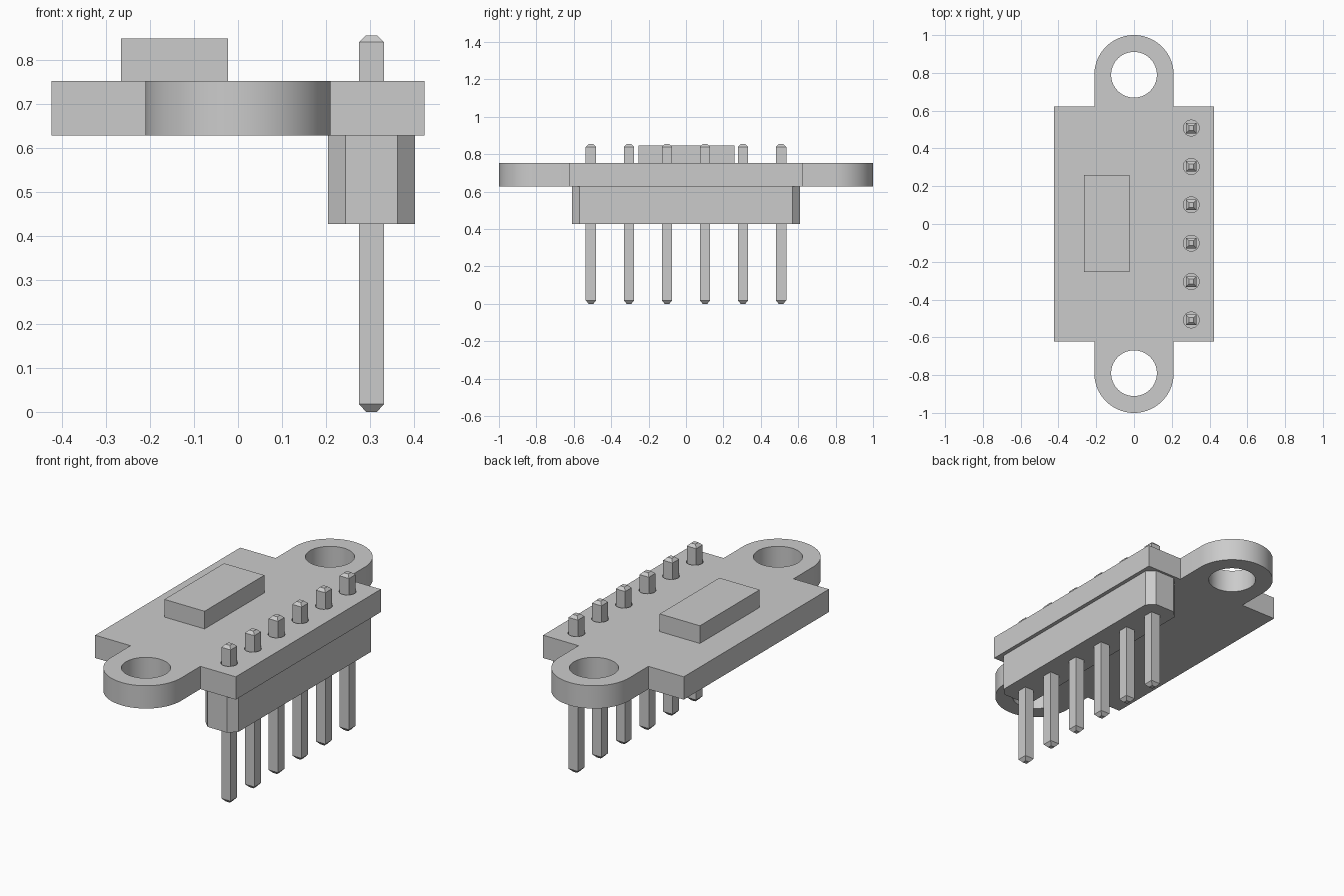
import bpy, bmesh
from math import cos, sin, pi, radians

if "Cube" in bpy.data.objects:
    bpy.data.objects.remove(bpy.data.objects["Cube"])


def arc(cx, cy, r, a0, a1, n):
    return [(cx + r * cos(a0 + (a1 - a0) * i / n), cy + r * sin(a0 + (a1 - a0) * i / n)) for i in range(n + 1)]


def circle(cx, cy, r, n):
    return arc(cx, cy, r, 0, 2 * pi, n)[:-1]


def plate(name, loops, z0, z1):
    """Extrude a flat outline; any further loops become through holes."""
    cu = bpy.data.curves.new(name, 'CURVE')
    cu.dimensions = '2D'
    cu.fill_mode = 'BOTH'
    cu.extrude = (z1 - z0) / 2
    for pts in loops:
        sp = cu.splines.new('POLY')
        sp.points.add(len(pts) - 1)
        for p, (x, y) in zip(sp.points, pts):
            p.co = (x, y, 0, 1)
        sp.use_cyclic_u = True
    ob = bpy.data.objects.new(name, cu)
    ob.location.z = (z0 + z1) / 2
    bpy.context.collection.objects.link(ob)
    bpy.ops.object.select_all(action='DESELECT')
    ob.select_set(True)
    bpy.context.view_layer.objects.active = ob
    bpy.ops.object.convert(target='MESH')
    ob = bpy.context.view_layer.objects.active
    # weld caps to walls
    bm = bmesh.new()
    bm.from_mesh(ob.data)
    bmesh.ops.remove_doubles(bm, verts=bm.verts, dist=1e-5)
    bmesh.ops.recalc_face_normals(bm, faces=bm.faces)
    bm.to_mesh(ob.data)
    bm.free()
    bpy.ops.object.shade_smooth_by_angle(angle=radians(30))
    return ob


def rect(x0, x1, y0, y1):
    return [(x0, y0), (x1, y0), (x1, y1), (x0, y1)]


def pin(name, x, y):
    """Square pin with a blunt taper at both ends."""
    bm = bmesh.new()
    rings = []
    for z, h in ((0.0, 0.012), (0.018, 0.028), (0.84, 0.028), (0.855, 0.013)):
        rings.append([bm.verts.new((sx * h, sy * h, z)) for sx, sy in ((-1, -1), (1, -1), (1, 1), (-1, 1))])
    for a, b in zip(rings, rings[1:]):
        for i in range(4):
            j = (i + 1) % 4
            bm.faces.new((a[i], a[j], b[j], b[i]))
    bm.faces.new(rings[0][::-1])
    bm.faces.new(rings[-1])
    me = bpy.data.meshes.new(name)
    bm.to_mesh(me)
    bm.free()
    ob = bpy.data.objects.new(name, me)
    ob.location = (x, y, 0)
    bpy.context.collection.objects.link(ob)


PIN_X = 0.303
PIN_YS = [(i - 2.5) * 0.2032 for i in range(6)]
TAB_Y, TAB_R = 0.79, 0.21

# circuit board with two rounded mounting ears, screw holes and pin holes
half = [(0.423, -0.623), (0.423, 0.623), (TAB_R, 0.623)] + arc(0, TAB_Y, TAB_R, 0, pi, 40) + [(-TAB_R, 0.623)]
outline = half + [(-x, -y) for x, y in half]
holes = [circle(0, s * TAB_Y, 0.121, 64) for s in (-1, 1)]
holes += [circle(PIN_X, y, 0.042, 32) for y in PIN_YS]
plate("board", [outline] + holes, 0.628, 0.752)

# chip on the top face
plate("chip", [rect(-0.265, -0.023, -0.254, 0.259)], 0.752, 0.848)

# pin header strip with chamfered corners under the board
x0, x1, y1, c = 0.204, 0.402, 0.61, 0.04
strip = [(x0 + c, -y1), (x1 - c, -y1), (x1, -y1 + c), (x1, y1 - c),
         (x1 - c, y1), (x0 + c, y1), (x0, y1 - c), (x0, -y1 + c)]
plate("header_strip", [strip], 0.427, 0.628)

# header pins
for i, y in enumerate(PIN_YS):
    pin(f"pin_{i + 1}", PIN_X, y)
